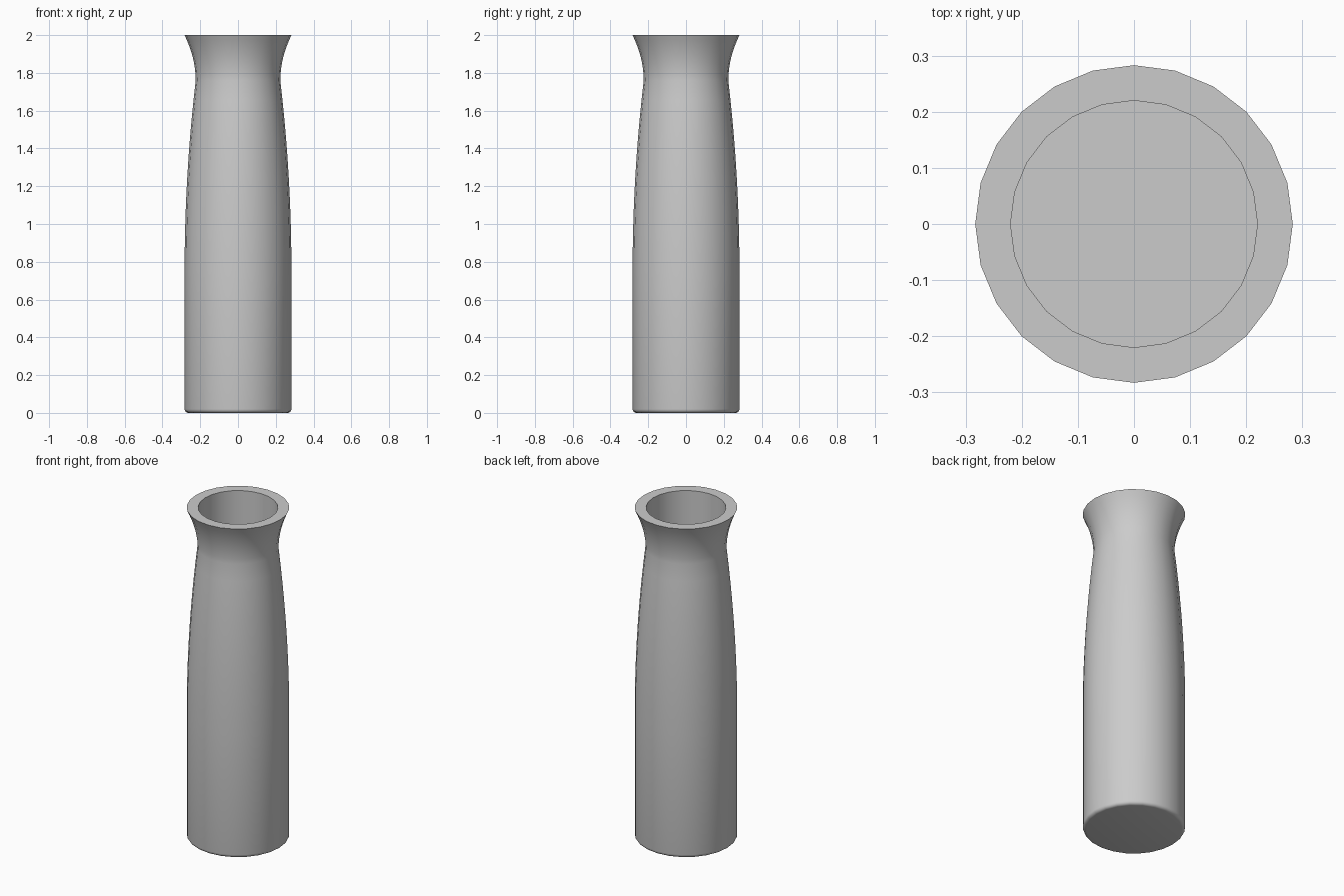
import bpy, bmesh, math

if "Cube" in bpy.data.objects:
    bpy.data.objects.remove(bpy.data.objects["Cube"])

SIDES = 24
R = 0.283       # outer radius of body and rim
NECK = 0.224    # narrowest outer radius
BORE = 0.22     # radius of the hollow
FLOOR = 0.06    # height of the hollow's floor


def lathe(name, profile, material):
    """Revolve (radius, z) points around z and cap both ends."""
    bm = bmesh.new()
    rings = []
    for r, z in profile:
        rings.append([bm.verts.new((r * math.cos(2 * math.pi * i / SIDES),
                                    r * math.sin(2 * math.pi * i / SIDES), z))
                      for i in range(SIDES)])
    for a, b in zip(rings, rings[1:]):
        for i in range(SIDES):
            j = (i + 1) % SIDES
            bm.faces.new((a[i], a[j], b[j], b[i]))
    bm.faces.new(list(reversed(rings[0])))
    bm.faces.new(rings[-1])
    mesh = bpy.data.meshes.new(name)
    bm.to_mesh(mesh)
    bm.free()
    mesh.materials.append(material)
    obj = bpy.data.objects.new(name, mesh)
    bpy.context.collection.objects.link(obj)
    bpy.context.view_layer.objects.active = obj
    obj.select_set(True)
    bpy.ops.object.shade_smooth_by_angle(angle=math.radians(40))
    return obj


gray = bpy.data.materials.new("light gray")
gray.diffuse_color = (0.6, 0.6, 0.6, 1)
gray.use_nodes = True
gray.node_tree.nodes["Principled BSDF"].inputs["Base Color"].default_value = gray.diffuse_color

# Rounded bottom edge
f = 0.02
profile = [(R - f + f * math.sin(t), f - f * math.cos(t))
           for t in (math.radians(a) for a in (0, 22.5, 45, 67.5, 90))]
# Straight body, then a gentle taper to the neck
z0, z1 = 0.75, 1.76
for i in range(11):
    t = i / 10
    profile.append((R - (R - NECK) * t * t, z0 + (z1 - z0) * t))
# Flared collar
for i in range(1, 9):
    t = i / 8
    profile.append((NECK + (R - NECK) * t * t, z1 + (2 - z1) * t))
# Flat rim and the straight hollow inside
profile += [(BORE, 2.0), (BORE, FLOOR)]

lathe("hollow_grip", profile, gray)
